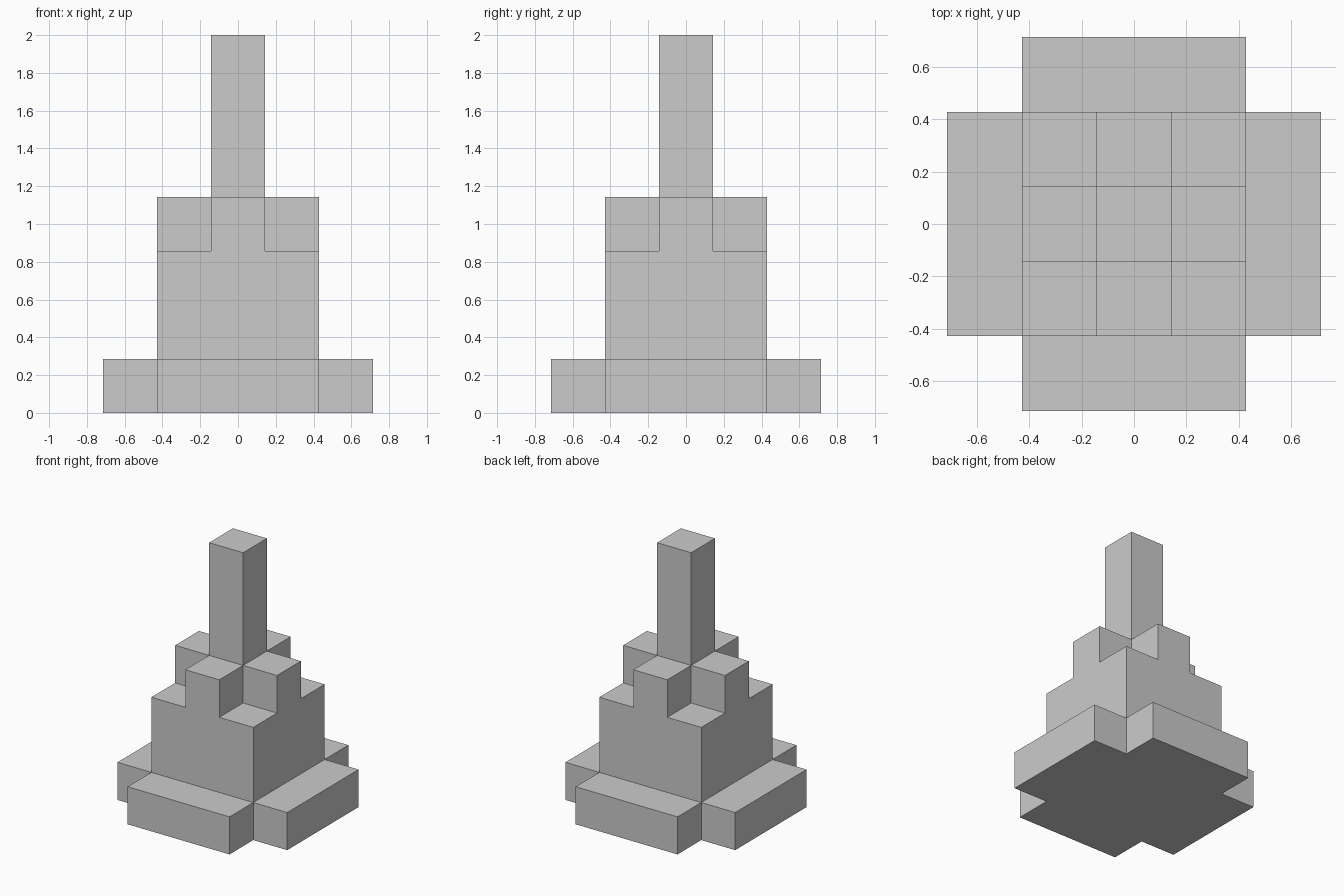
import bpy, bmesh, math
from mathutils import Vector

if "Cube" in bpy.data.objects:
    bpy.data.objects.remove(bpy.data.objects["Cube"])

U = 2 / 7  # one block of the seven-block-high tower


def block_part(name, z0, z1, filled):
    """Solid of unit blocks where filled(x, y, z) holds; only outer faces are made."""
    cells = {(x, y, z) for x in range(-2, 3) for y in range(-2, 3)
             for z in range(z0, z1) if filled(abs(x), abs(y), z)}
    bm = bmesh.new()
    for cell in cells:
        centre = Vector(cell) + Vector((0, 0, 0.5))
        for axis in range(3):
            for side in (-1, 1):
                n = Vector((0, 0, 0))
                n[axis] = side
                if tuple(int(c + d) for c, d in zip(cell, n)) in cells:
                    continue
                a = Vector((n.y, n.z, n.x))
                b = n.cross(a)
                corners = [n + a + b, n - a + b, n - a - b, n + a - b]
                bm.faces.new([bm.verts.new((centre + c / 2) * U) for c in corners])
    # Weld the blocks and merge coplanar squares into large flat faces
    bmesh.ops.remove_doubles(bm, verts=bm.verts, dist=0.001)
    bmesh.ops.dissolve_limit(bm, angle_limit=math.radians(1),
                             verts=bm.verts, edges=bm.edges)
    bmesh.ops.recalc_face_normals(bm, faces=bm.faces)
    mesh = bpy.data.meshes.new(name)
    bm.to_mesh(mesh)
    bm.free()
    obj = bpy.data.objects.new(name, mesh)
    bpy.context.collection.objects.link(obj)
    return obj


# Cross-shaped foot: five blocks wide with the corners missing
block_part("base", 0, 1, lambda x, y, z: x + y < 4)

# Square body whose top layer is notched at the four corners
block_part("body", 1, 4, lambda x, y, z: max(x, y) < 2 and (z < 3 or x + y < 2))

# Slim square column on top
block_part("spire", 4, 7, lambda x, y, z: x == y == 0)
